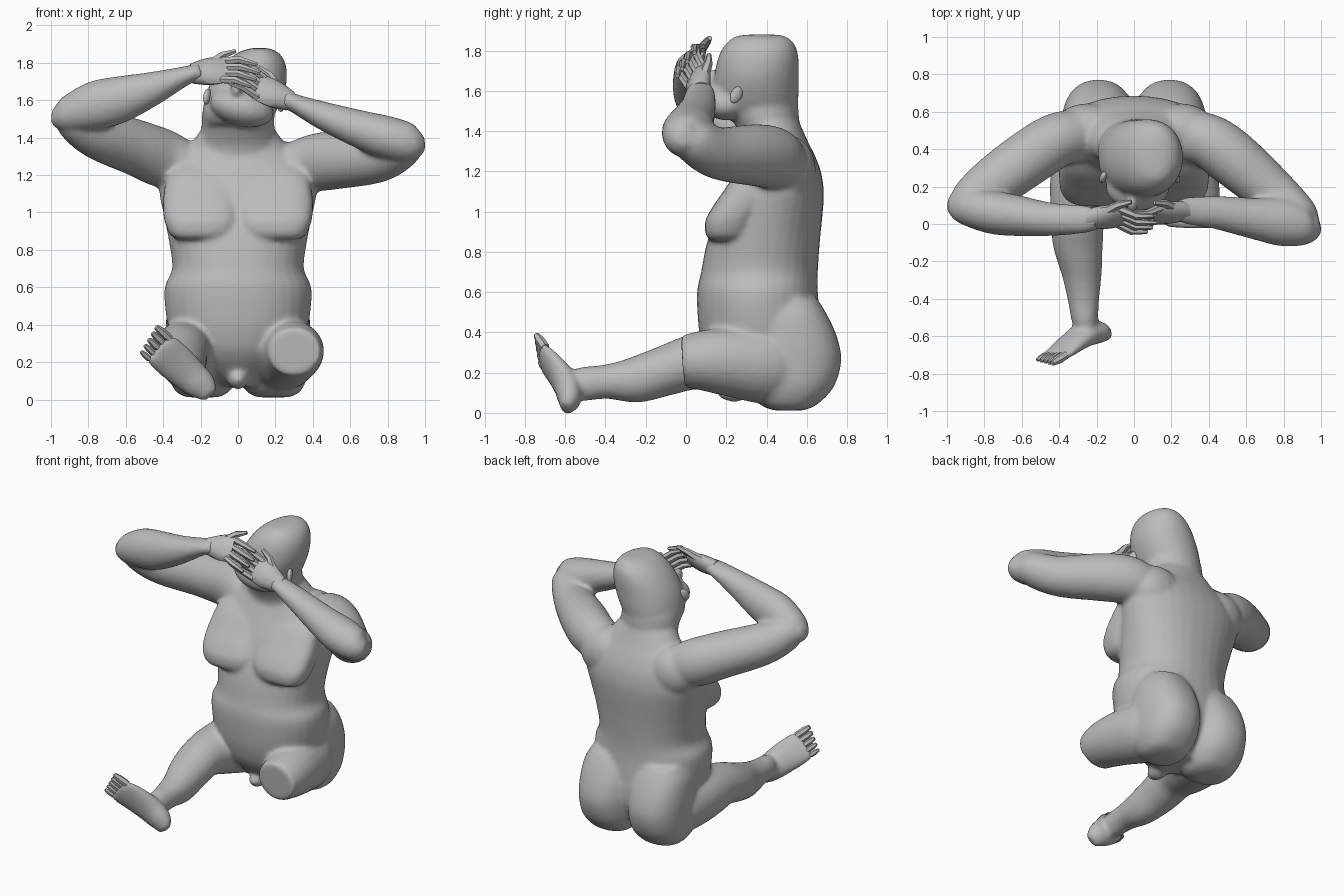
import bpy, bmesh, math
from mathutils import Vector, Matrix

if "Cube" in bpy.data.objects:
    bpy.data.objects.remove(bpy.data.objects["Cube"])

grey = bpy.data.materials.new("plain_grey")
grey.use_nodes = True
color = (0.5, 0.5, 0.5, 1)
grey.diffuse_color = color
grey.node_tree.nodes["Principled BSDF"].inputs["Base Color"].default_value = color

X, Y, Z = Vector((1, 0, 0)), Vector((0, 1, 0)), Vector((0, 0, 1))


def spline(points, steps):
    """Catmull-Rom resampling of rings (position and radii together)."""
    pts = [Vector(p) for p in points]
    out = []
    for i in range(len(pts) - 1):
        a, b, c, d = pts[max(i - 1, 0)], pts[i], pts[i + 1], pts[min(i + 2, len(pts) - 1)]
        for s in range(steps):
            t = s / steps
            out.append(b + (c - a) * (t / 2) + (a * 2 - b * 5 + c * 4 - d) * (t * t / 2)
                       + (b * 3 - a - c * 3 + d) * (t ** 3 / 2))
    return out + [pts[-1]]


def loft(bm, points, side, sides=24, steps=4, power=2.0, axis=None):
    """Skin rings of (x, y, z, radius along side, radius across)."""
    rings = spline(points, steps)
    centres = [Vector(r[:3]) for r in rings]
    loops = []
    for i, ring in enumerate(rings):
        along = centres[min(i + 1, len(rings) - 1)] - centres[max(i - 1, 0)]
        t = axis or along.normalized()
        u = (side - t * side.dot(t)).normalized()
        v = t.cross(u)
        loop = []
        for k in range(sides):
            a = math.tau * k / sides
            c, s = math.cos(a), math.sin(a)
            c, s = (math.copysign(abs(w) ** (2 / power), w) for w in (c, s))
            loop.append(bm.verts.new(centres[i] + u * c * ring[3] + v * s * ring[4]))
        loops.append(loop)
    for a, b in zip(loops, loops[1:]):
        for k in range(sides):
            n = (k + 1) % sides
            bm.faces.new((a[k], a[n], b[n], b[k]))
    bm.faces.new(loops[0][::-1])
    bm.faces.new(loops[-1])


def upright(bm, sections, x=0.0, power=2.0, lean=0.0):
    """Stack of level sections: height, front, back, half width."""
    low = sections[0][0]
    loft(bm, [(x + lean * (z - low), (f + b) / 2, z, w, (b - f) / 2) for z, f, b, w in sections],
         X, 32, power=power, axis=Z)


def ball(bm, centre, radii, turn=None):
    m = Matrix.Translation(centre) @ (turn or Matrix()) @ Matrix.Diagonal((*radii, 1))
    bmesh.ops.create_uvsphere(bm, u_segments=24, v_segments=16, radius=1, matrix=m)


def finish(bm, name, voxel=0.0):
    bmesh.ops.recalc_face_normals(bm, faces=bm.faces)
    mesh = bpy.data.meshes.new(name)
    bm.to_mesh(mesh)
    bm.free()
    mesh.materials.append(grey)
    mesh.shade_smooth()
    mesh.set_sharp_from_angle(angle=math.radians(45))
    ob = bpy.data.objects.new(name, mesh)
    bpy.context.collection.objects.link(ob)
    if voxel:
        remesh = ob.modifiers.new("Blend", "REMESH")
        remesh.mode = "VOXEL"
        remesh.voxel_size = voxel
        remesh.use_smooth_shade = True
        soft = ob.modifiers.new("Soften", "SMOOTH")
        soft.factor = 0.5
        soft.iterations = 8


body = bmesh.new()

# Torso
upright(body, [(.07, .3, .55, .1), (.15, .19, .62, .2), (.25, .11, .67, .3), (.35, .075, .68, .36),
               (.45, .06, .67, .385), (.6, .055, .655, .392), (.7, .075, .655, .352),
               (.85, .105, .665, .37), (1, .16, .68, .4), (1.1, .2, .685, .42),
               (1.2, .25, .67, .415), (1.28, .29, .64, .36), (1.35, .31, .605, .27),
               (1.44, .29, .565, .2)], power=2.15)

# Flat chest muscles, buttocks, shoulder blades
for s in (-1, 1):
    upright(body, [(.855, .13, .26, .12), (.88, .1, .3, .165), (.95, .095, .34, .195),
                   (1.02, .13, .38, .204), (1.1, .185, .42, .2), (1.2, .255, .46, .18),
                   (1.26, .32, .46, .14)], s * .197, 3)
    upright(body, [(.012, .44, .58, .08), (.04, .37, .65, .14), (.13, .29, .735, .185),
                   (.26, .26, .772, .197), (.38, .28, .75, .197), (.49, .3, .7, .185),
                   (.57, .35, .65, .14)], s * .19, 2.3)
    ball(body, (s * .25, .5, 1.21), (.19, .145, .17))
ball(body, (0, .24, .11), (.055, .09, .055))

# Neck and head, tipped to the left
upright(body, [(1.24, .3, .6, .26), (1.34, .29, .59, .22), (1.42, .25, .565, .197),
               (1.5, .2, .56, .195), (1.54, .2, .555, .19)])
upright(body, [(1.47, .2, .55, .17), (1.52, .15, .555, .192), (1.59, .135, .56, .205),
               (1.67, .14, .56, .207), (1.75, .155, .56, .187), (1.81, .18, .55, .155),
               (1.85, .215, .525, .115), (1.872, .25, .49, .07), (1.88, .32, .44, .03)],
        -.015, 2.1, .32)
ball(body, (.02, .2, 1.56), (.175, .13, .1), Matrix.Rotation(.25, 4, "Y"))
ball(body, (-.01, .11, 1.66), (.03, .05, .05))

# Right arm
loft(body, [(-.2, .47, 1.22, .11, .13), (-.38, .46, 1.28, .155, .145), (-.54, .37, 1.345, .15, .15),
            (-.75, .22, 1.42, .135, .14), (-.88, .13, 1.5, .11, .11), (-.93, .1, 1.53, .07, .08)], Z)
loft(body, [(-.995, .11, 1.52, .04, .04), (-.93, .1, 1.52, .09, .09), (-.77, .065, 1.57, .13, .115),
            (-.63, .045, 1.605, .125, .11), (-.45, .025, 1.665, .09, .09),
            (-.27, .025, 1.735, .05, .075), (-.2, .03, 1.75, .05, .06)], Z)

# Left arm
loft(body, [(.2, .47, 1.21, .11, .13), (.38, .45, 1.26, .15, .145), (.53, .35, 1.28, .155, .15),
            (.75, .16, 1.29, .13, .13), (.88, .04, 1.35, .11, .11), (.92, 0, 1.38, .08, .08)], Z)
loft(body, [(.995, 0, 1.37, .04, .04), (.93, -.01, 1.37, .1, .1), (.8, .01, 1.4, .115, .13),
            (.64, .03, 1.45, .1, .11), (.45, .06, 1.52, .075, .09), (.3, .07, 1.585, .05, .075),
            (.24, .07, 1.61, .05, .06)], Z)

# Right leg and foot
loft(body, [(-.18, .58, .24, .15, .18), (-.23, .4, .24, .185, .195), (-.28, .22, .255, .17, .175),
            (-.3, .05, .255, .145, .14), (-.3, -.1, .21, .135, .125), (-.28, -.25, .165, .11, .115),
            (-.27, -.4, .155, .085, .085), (-.26, -.52, .14, .07, .085),
            (-.23, -.57, .11, .05, .06)], X)
across = Vector((1, 0, 1)).normalized()
loft(body, [(-.15, -.6, .02, .045, .03), (-.19, -.58, .07, .08, .06), (-.26, -.59, .13, .095, .065),
            (-.335, -.64, .2, .105, .05), (-.4, -.69, .255, .105, .034), (-.43, -.71, .28, .09, .024)],
     across)

# Left thigh, cut flat above the knee
loft(body, [(.18, .58, .24, .15, .18), (.23, .4, .24, .19, .195), (.28, .22, .255, .175, .175),
            (.3, .08, .26, .16, .15), (.3, -.015, .255, .138, .128)], X)
finish(body, "body", .014)

# Toes
toes = bmesh.new()
for i in range(5):
    base = Vector((-.42, -.7, .27)) + across * (i - 2) * .038
    reach = Vector((-.055, -.035, .05)) * (.8 + .12 * i)
    r = .016 + .002 * i
    loft(toes, [(*base, r, r), (*(base + reach * .6), r, r), (*(base + reach), r * .6, r * .6)],
         across, 6, 1)
finish(toes, "right_toes")


def hand(name, wrist, knuckle, tip, spread):
    """Palm, four bent fingers and a thumb."""
    wrist, knuckle, tip = Vector(wrist), Vector(knuckle), Vector(tip)
    spread = Vector(spread).normalized()
    bm = bmesh.new()
    mid = (wrist + knuckle) / 2
    loft(bm, [(*wrist, .055, .05), (*mid, .085, .048), (*knuckle, .085, .026)], spread, 12, 3)
    for i in range(4):
        k = i - 1.5
        a = knuckle + spread * k * .042 - (knuckle - wrist) * .15
        c = tip + spread * k * .05 - (tip - knuckle) * abs(k - .3) * .12
        b = (a + c) / 2 - Y * .02 + Z * .015
        loft(bm, [(*a, .022, .022), (*b, .02, .02), (*c, .011, .011)], spread, 6, 1)
    a = mid + spread * .05
    b = a + spread * .05 + (knuckle - wrist) * .3
    c = b + (knuckle - wrist) * .35 + spread * .02
    loft(bm, [(*a, .03, .03), (*b, .022, .022), (*c, .012, .012)], Y, 6, 1)
    finish(bm, name)


hand("right_hand", (-.25, .028, 1.742), (-.06, .045, 1.765), (.12, -.01, 1.725), (.15, .6, .8))
hand("left_hand", (.28, .07, 1.595), (.1, .05, 1.675), (-.06, .015, 1.77), (.3, .55, .75))

# Ears
for name, x, z, s in (("left_ear", .225, 1.58, 1), ("right_ear", -.165, 1.62, -1)):
    ear = bmesh.new()
    ball(ear, (x, .25, z), (.018, .03, .045),
         Matrix.Rotation(s * .4, 4, "Z") @ Matrix.Rotation(-.5, 4, "X"))
    finish(ear, name)
